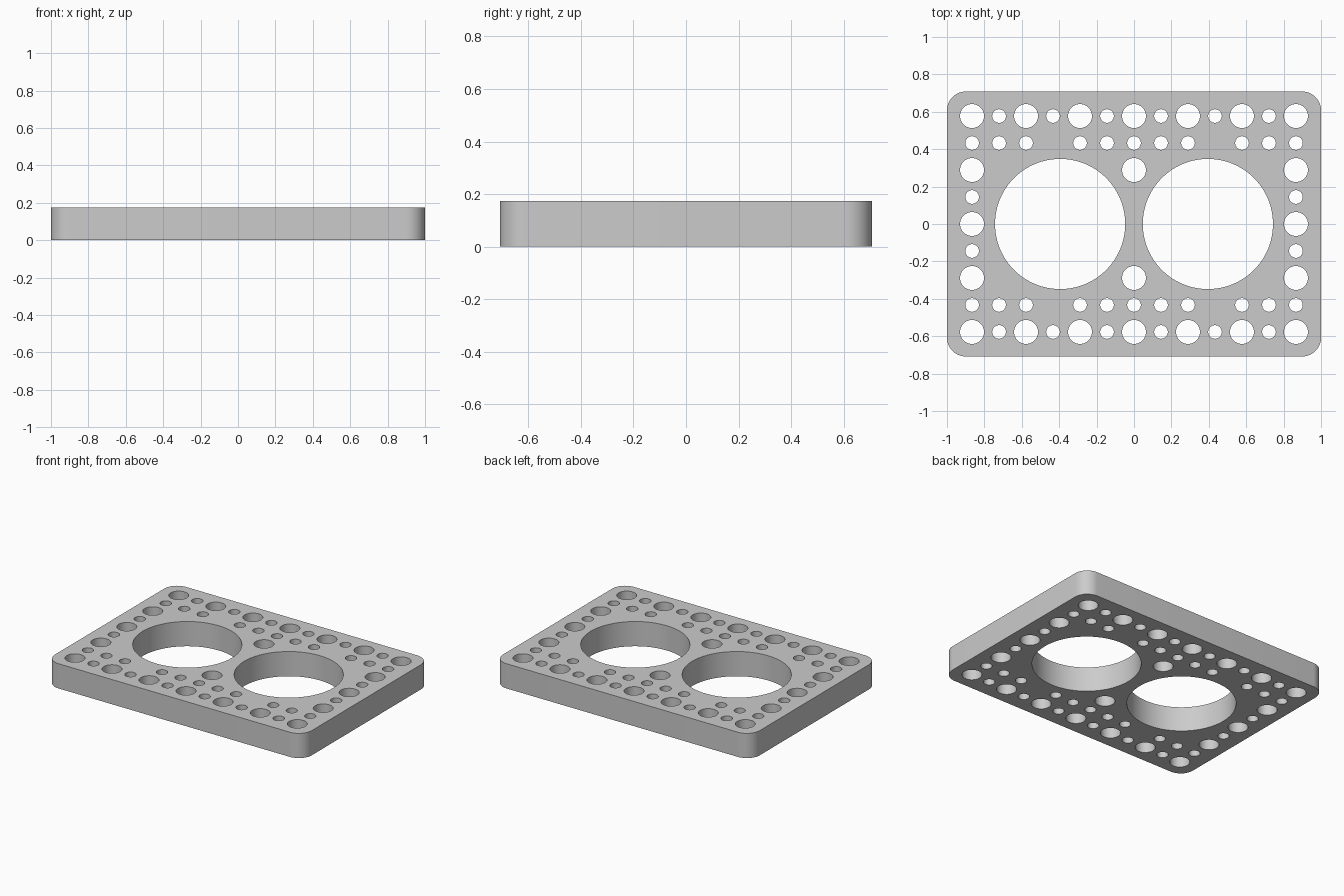
import bpy, bmesh, math

cube = bpy.data.objects.get("Cube")
if cube:
    bpy.data.objects.remove(cube, do_unlink=True)

HALF_X, HALF_Y, HEIGHT = 1.0, 0.708, 0.174
CORNER = 0.1
PITCH = 0.1443
BIG_R, SMALL_R = 0.064, 0.0365
BORE_X, BORE_R = 0.395, 0.348


def arc(cx, cy, r, start, sweep, steps):
    return [(cx + r * math.cos(start + sweep * i / steps),
             cy + r * math.sin(start + sweep * i / steps)) for i in range(steps + 1)]


def circle(cx, cy, r, steps):
    return arc(cx, cy, r, 0, math.tau, steps)[:-1]


# Outline with rounded corners
outline = []
for k, (sx, sy) in enumerate([(1, 1), (-1, 1), (-1, -1), (1, -1)]):
    outline += arc(sx * (HALF_X - CORNER), sy * (HALF_Y - CORNER),
                   CORNER, k * math.pi / 2, math.pi / 2, 12)
loops = [outline]

# Two large bores
for side in (-1, 1):
    loops.append(circle(side * BORE_X, 0, BORE_R, 96))


# Grid of mounting holes: wide where both indices are even, narrow elsewhere
def has_hole(i, j):
    i, j = abs(i), abs(j)
    return i == 6 or j == 4 or (j == 3 and i != 3) or (j == 2 and i == 0)


for i in range(-6, 7):
    for j in range(-4, 5):
        if has_hole(i, j):
            wide = i % 2 == 0 and j % 2 == 0
            loops.append(circle(i * PITCH, j * PITCH, BIG_R if wide else SMALL_R, 40))

# Filled, extruded profile
profile = bpy.data.curves.new("plate_profile", "CURVE")
profile.dimensions = "2D"
profile.fill_mode = "BOTH"
profile.extrude = HEIGHT / 2
for points in loops:
    spline = profile.splines.new("POLY")
    spline.points.add(len(points) - 1)
    for point, (x, y) in zip(spline.points, points):
        point.co = (x, y, 0, 1)
    spline.use_cyclic_u = True

plate = bpy.data.objects.new("perforated_plate", profile)
bpy.context.collection.objects.link(plate)
bpy.ops.object.select_all(action="DESELECT")
plate.select_set(True)
bpy.context.view_layer.objects.active = plate
bpy.ops.object.convert(target="MESH")
plate = bpy.context.object

# Weld the caps to the walls and stand the plate on the ground
bm = bmesh.new()
bm.from_mesh(plate.data)
bmesh.ops.remove_doubles(bm, verts=bm.verts, dist=0.0001)
bmesh.ops.recalc_face_normals(bm, faces=bm.faces)
bmesh.ops.translate(bm, verts=bm.verts, vec=(0, 0, HEIGHT / 2))
bm.to_mesh(plate.data)
bm.free()

# Plain grey finish
grey = bpy.data.materials.new("plain_grey")
grey.use_nodes = True
color = (0.6, 0.6, 0.6, 1)
grey.diffuse_color = color
grey.node_tree.nodes["Principled BSDF"].inputs["Base Color"].default_value = color
plate.data.materials.clear()
plate.data.materials.append(grey)
bpy.ops.object.shade_smooth_by_angle(angle=math.radians(30))
